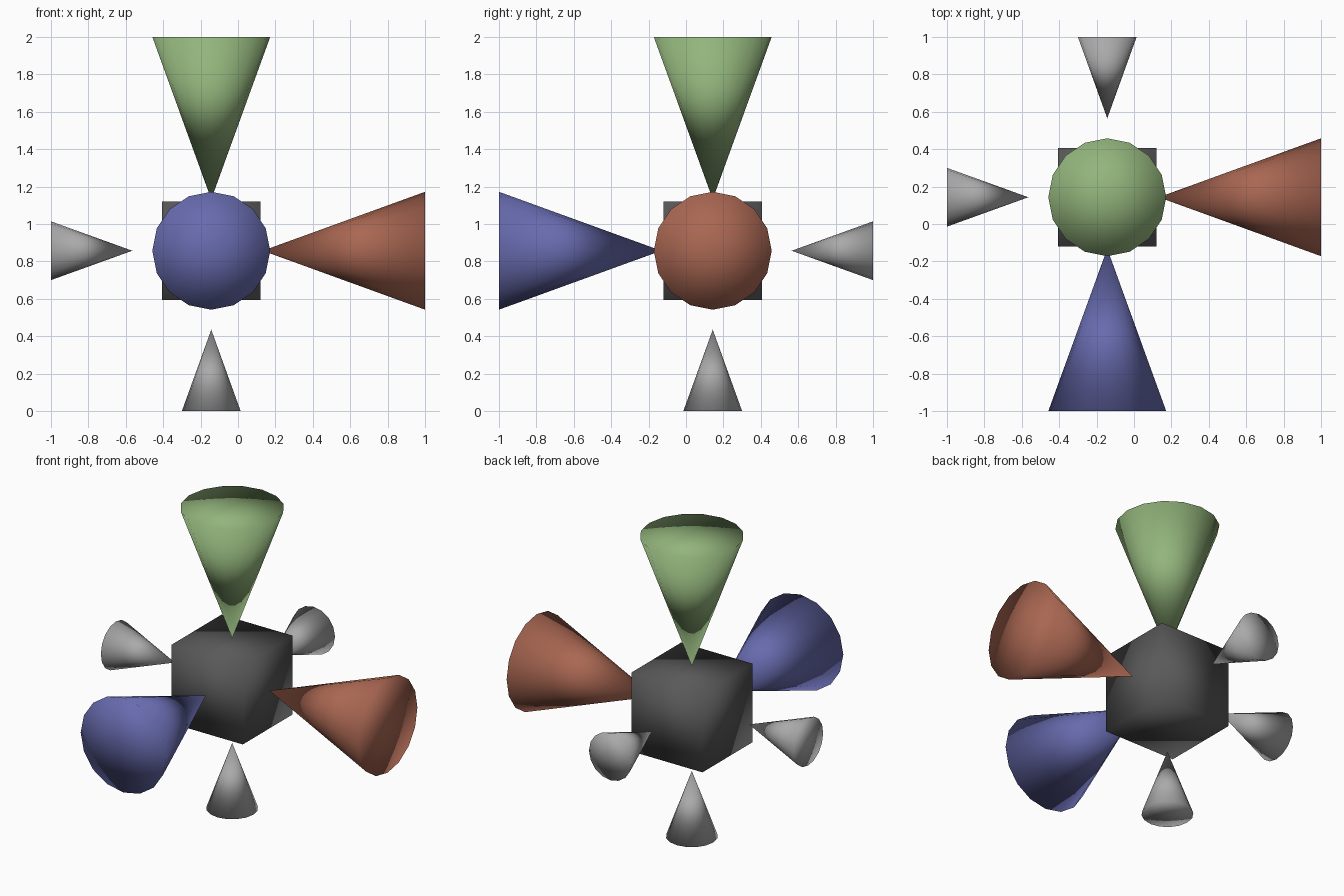
import bpy
import bmesh
from mathutils import Matrix, Vector

default = bpy.data.objects.get("Cube")
if default:
    bpy.data.objects.remove(default, do_unlink=True)

CENTER = Vector((-0.143, 0.143, 0.857))


def make_material(name, rgb):
    mat = bpy.data.materials.new(name)
    mat.use_nodes = True
    color = (*rgb, 1.0)
    mat.diffuse_color = color
    for node in mat.node_tree.nodes:
        if node.type == "BSDF_PRINCIPLED":
            node.inputs["Base Color"].default_value = color
    return mat


def finish(name, bm, mat):
    # Every face is smooth, including the caps and the cube
    bmesh.ops.recalc_face_normals(bm, faces=bm.faces)
    for face in bm.faces:
        face.smooth = True
    mesh = bpy.data.meshes.new(name)
    bm.to_mesh(mesh)
    bm.free()
    mesh.materials.append(mat)
    obj = bpy.data.objects.new(name, mesh)
    bpy.context.collection.objects.link(obj)


def make_cone(name, direction, tip, base, radius, mat):
    # The tip points at the hub, the flat fan-filled base faces outwards
    bm = bmesh.new()
    bmesh.ops.create_cone(bm, cap_ends=True, cap_tris=True, segments=16,
                          radius1=0, radius2=radius, depth=base - tip)
    bmesh.ops.remove_doubles(bm, verts=bm.verts, dist=0.0001)
    axis = Vector(direction)
    turn = Vector((0, 0, 1)).rotation_difference(axis).to_matrix().to_4x4()
    place = Matrix.Translation(CENTER + axis * (tip + base) / 2)
    bmesh.ops.transform(bm, matrix=place @ turn, verts=bm.verts)
    finish(name, bm, mat)


dark_gray = make_material("dark gray", (0.10, 0.10, 0.10))
light_gray = make_material("light gray", (0.40, 0.40, 0.40))
red = make_material("brick red", (0.40, 0.135, 0.085))
green = make_material("leaf green", (0.29, 0.46, 0.20))
blue = make_material("slate blue", (0.135, 0.145, 0.42))

# Central cube
hub = bmesh.new()
bmesh.ops.create_cube(hub, size=0.524, matrix=Matrix.Translation(CENTER))
bmesh.ops.triangulate(hub, faces=hub.faces)
finish("center_cube", hub, dark_gray)

# Large coloured cones on three sides, small gray cones opposite them
for name, direction, mat in (
    ("left", (1, 0, 0), red),
    ("front", (0, -1, 0), blue),
    ("top", (0, 0, 1), green),
):
    make_cone(name + "_large_cone", direction, 0.275, 1.143, 0.315, mat)

for name, direction in (
    ("right", (-1, 0, 0)),
    ("back", (0, 1, 0)),
    ("bottom", (0, 0, -1)),
):
    make_cone(name + "_small_cone", direction, 0.422, 0.857, 0.157, light_gray)
